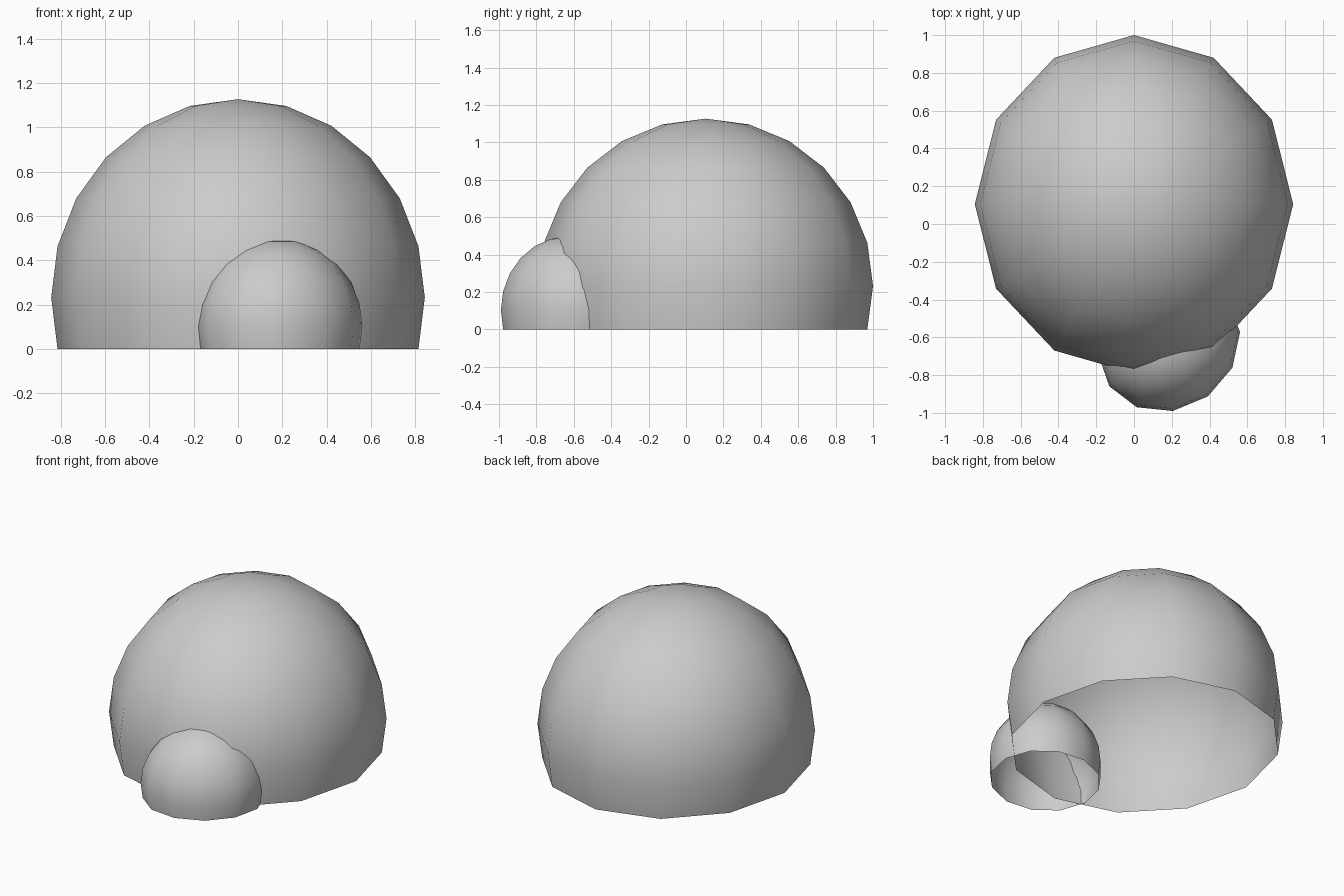
import bpy, bmesh, math
from mathutils import Matrix

cube = bpy.data.objects.get("Cube")
if cube:
    bpy.data.objects.remove(cube, do_unlink=True)

# Single plain material
grey = bpy.data.materials.new("light grey")
grey.use_nodes = True
colour = (0.6, 0.6, 0.6, 1)
grey.diffuse_color = colour
grey.node_tree.nodes["Principled BSDF"].inputs["Base Color"].default_value = colour


def open_dome(name, centre, radii, turn=0):
    """Smooth sphere of 12 sides, kept down to one ring below its equator, open underneath."""
    bm = bmesh.new()
    bmesh.ops.create_uvsphere(bm, u_segments=12, v_segments=12, radius=1)
    low = [v for v in bm.verts if v.co.z < -0.3]
    bmesh.ops.delete(bm, geom=low, context='VERTS')
    shape = (Matrix.Translation(centre) @ Matrix.Rotation(math.radians(turn), 4, 'Z')
             @ Matrix.Diagonal((*radii, 1)))
    bmesh.ops.transform(bm, matrix=shape, verts=bm.verts)
    # Settle the open rim on the ground
    ground = min(v.co.z for v in bm.verts)
    bmesh.ops.translate(bm, vec=(0, 0, -ground), verts=bm.verts)
    for face in bm.faces:
        face.smooth = True
    mesh = bpy.data.meshes.new(name)
    bm.to_mesh(mesh)
    bm.free()
    mesh.materials.append(grey)
    obj = bpy.data.objects.new(name, mesh)
    bpy.context.collection.objects.link(obj)
    return obj


# Large dome and the small one pushed into its front
open_dome("main_dome", (0, 0.105, 0.23), (0.843, 0.895, 0.895))
open_dome("small_front_dome", (0.185, -0.63, 0.1), (0.39, 0.35, 0.395), turn=36)
